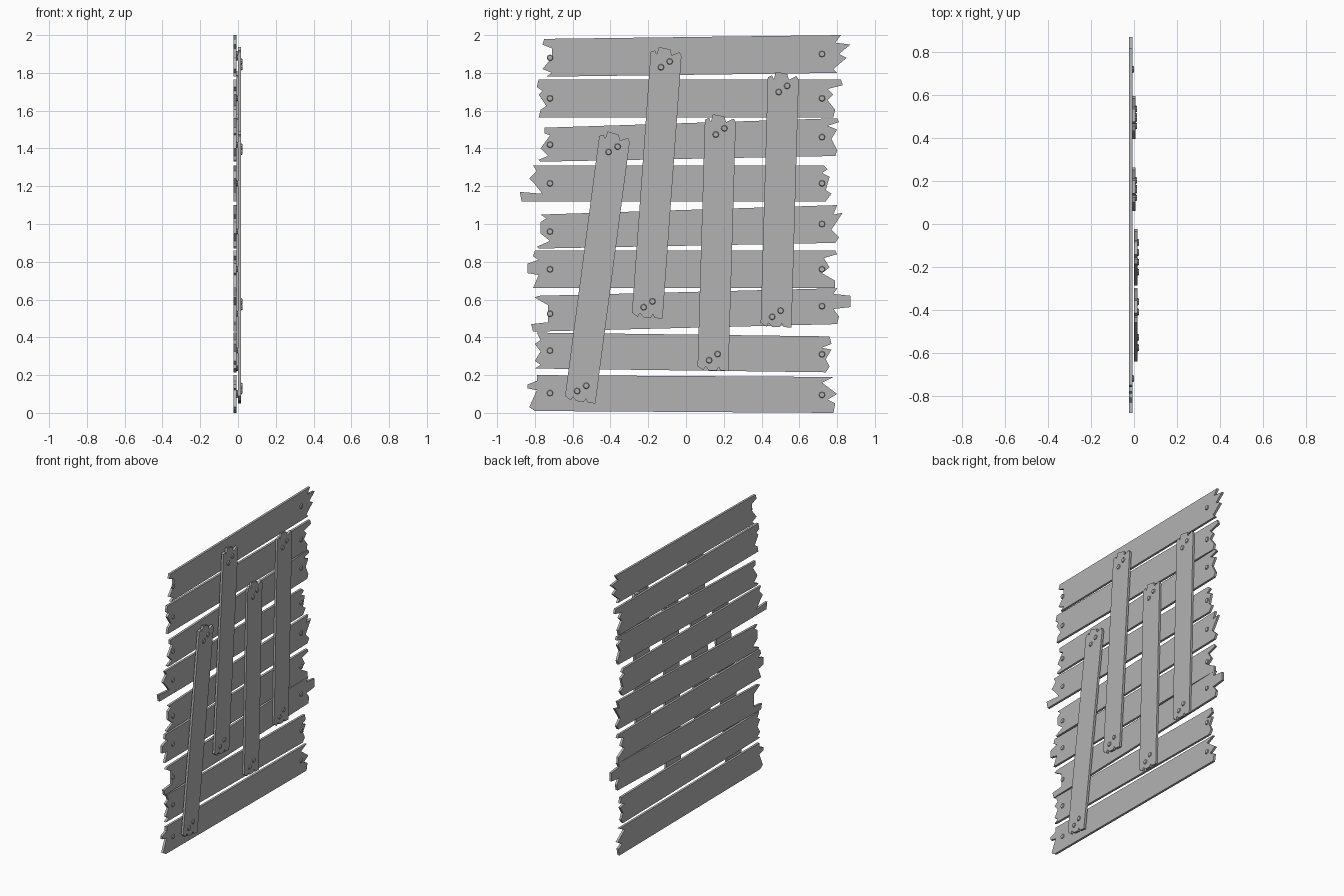
import bpy
import bmesh
from mathutils import Matrix, Vector

default_cube = bpy.data.objects.get("Cube")
if default_cube:
    bpy.data.objects.remove(default_cube, do_unlink=True)

# One plain grey for all the timber and nails
grey = bpy.data.materials.new("weathered_grey")
grey.use_nodes = True
colour = (0.45, 0.45, 0.45, 1)
grey.diffuse_color = colour
grey.node_tree.nodes["Principled BSDF"].inputs["Base Color"].default_value = colour

THICKNESS = 0.016
SLAT_BACK = -0.023
NAIL_RADIUS = 0.017
NAIL_HEIGHT = 0.006


def finish(name, bm):
    """Turn a bmesh into a named, flat shaded object."""
    bmesh.ops.recalc_face_normals(bm, faces=bm.faces[:])
    mesh = bpy.data.meshes.new(name)
    bm.to_mesh(mesh)
    bm.free()
    mesh.materials.append(grey)
    part = bpy.data.objects.new(name, mesh)
    bpy.context.collection.objects.link(part)
    return part


def board(name, outline, back):
    """Extrude a y-z outline along x into a board."""
    bm = bmesh.new()
    face = bm.faces.new([bm.verts.new((back, y, z)) for y, z in outline])
    result = bmesh.ops.extrude_face_region(bm, geom=[face], use_keep_orig=True)
    raised = [v for v in result["geom"] if isinstance(v, bmesh.types.BMVert)]
    bmesh.ops.translate(bm, verts=raised, vec=(THICKNESS, 0, 0))
    return finish(name, bm)


def nail(name, y, z, surface):
    """Flat round nail head lying on a board surface."""
    bm = bmesh.new()
    place = Matrix.Translation((surface + NAIL_HEIGHT / 2, y, z)) @ Matrix.Rotation(1.5708, 4, "Y")
    bmesh.ops.create_cone(bm, cap_ends=True, segments=8, radius1=NAIL_RADIUS,
                          radius2=NAIL_RADIUS * 0.8, depth=NAIL_HEIGHT, matrix=place)
    finish(name, bm)


def slat(name, base, left, right):
    """Horizontal slat; splintered ends are in hundredths above its base."""
    outline = [(y / 100, base + z / 100) for y, z in left + right]
    board(name, outline, SLAT_BACK)
    for side, end, sign in (("right", left, -1), ("left", right, 1)):
        middle = (end[0][1] + end[-1][1]) / 200
        nail(f"{name}_nail_{side}", sign * 0.72, base + middle, SLAT_BACK + THICKNESS)


# Horizontal slats, from the top down
slat("slat_top", 1.78,
     [(-74, 0), (-71, 2), (-76, 4), (-71, 10), (-71, 15), (-76, 17), (-75, 20)],
     [(82, 22), (79, 18), (87, 17), (81, 12), (85, 10), (78, 4), (80, 2)])
slat("slat_second", 1.565,
     [(-78, 0), (-77, 4), (-74, 6), (-78, 12), (-76, 14), (-79, 16), (-78, 20)],
     [(82, 20), (83, 17), (75, 15), (78, 12), (75, 9), (79, 4), (78, 0)])
slat("slat_third", 1.32,
     [(-77, 1), (-78, 2), (-73, 4), (-77, 8), (-72, 15), (-75, 16), (-75, 19)],
     [(80, 24), (81, 22), (75, 20), (80, 18), (77, 13), (80, 7), (79, 4)])
slat("slat_fourth", 1.12,
     [(-87, 0), (-88, 5), (-76, 4), (-80, 9), (-83, 12), (-79, 16), (-81, 19)],
     [(73, 19), (75, 17), (72, 15), (76, 13), (74, 6), (77, 4), (74, 0)])
slat("slat_middle", 0.86,
     [(-78, 1), (-79, 2), (-72, 5), (-77, 9), (-77, 15), (-74, 17), (-77, 19)],
     [(80, 24), (78, 19), (83, 20), (79, 14), (77, 11), (81, 7), (79, 4)])
slat("slat_sixth", 0.66,
     [(-81, 0), (-78, 7), (-84, 8), (-84, 13), (-78, 15), (-81, 17), (-80, 20)],
     [(79, 20), (80, 18), (73, 16), (76, 11), (72, 8), (79, 4), (79, 0)])
slat("slat_seventh", 0.43,
     [(-81, 0), (-82, 4), (-73, 5), (-73, 14), (-80, 18), (-78, 19)],
     [(80, 23), (78, 20), (87, 19), (87, 13), (78, 12), (81, 8), (80, 4)])
slat("slat_eighth", 0.215,
     [(-80, 2), (-77, 4), (-80, 6), (-77, 11), (-80, 15), (-77, 17), (-79, 21)],
     [(76, 19), (77, 15), (72, 13), (77, 12), (74, 7), (76, 3), (74, 0)])
slat("slat_bottom", 0,
     [(-80, 1), (-83, 3), (-79, 12), (-84, 13), (-84, 15), (-79, 17), (-79, 20)],
     [(78, 19), (72, 16), (80, 10), (75, 7), (79, 5), (78, 0)])

# Splintered ends shared by all the braces: across, along, in hundredths
BRACE_TOP = [(-8.2, 0), (-6, 1), (-5, -1), (-4, 3), (2, 2), (3, -1), (7, 1), (8.2, -1)]
BRACE_BOTTOM = [(8.2, -1), (4, -1), (3, 1), (2, -1), (-2, -1), (-4, 1), (-5, -1), (-8.2, 1)]


def brace(name, top, bottom, back):
    """Tilted upright board with a pair of nails at each end."""
    top, bottom = Vector(top), Vector(bottom)
    along = (top - bottom).normalized()
    across = Vector((along.y, -along.x))
    outline = []
    for centre, profile in ((top, BRACE_TOP), (bottom, BRACE_BOTTOM)):
        outline += [centre + (across * a + along * b) / 100 for a, b in profile]
    board(name, outline, back)
    for end, centre in (("top", top - along * 0.06), ("bottom", bottom + along * 0.06)):
        for number, sign in enumerate((-1, 1)):
            spot = centre + sign * (across * 0.022 + along * 0.017)
            nail(f"{name}_nail_{end}_{number}", spot.x, spot.y, back + THICKNESS)


# Upright braces; the first two stand further out than the others
OUTER, INNER = 0.001, -0.009
brace("brace_front", (-0.378, 1.455), (-0.56, 0.07), OUTER)
brace("brace_front_middle", (-0.105, 1.905), (-0.205, 0.515), OUTER)
brace("brace_back_middle", (0.182, 1.55), (0.143, 0.235), INNER)
brace("brace_back", (0.515, 1.775), (0.477, 0.465), INNER)
